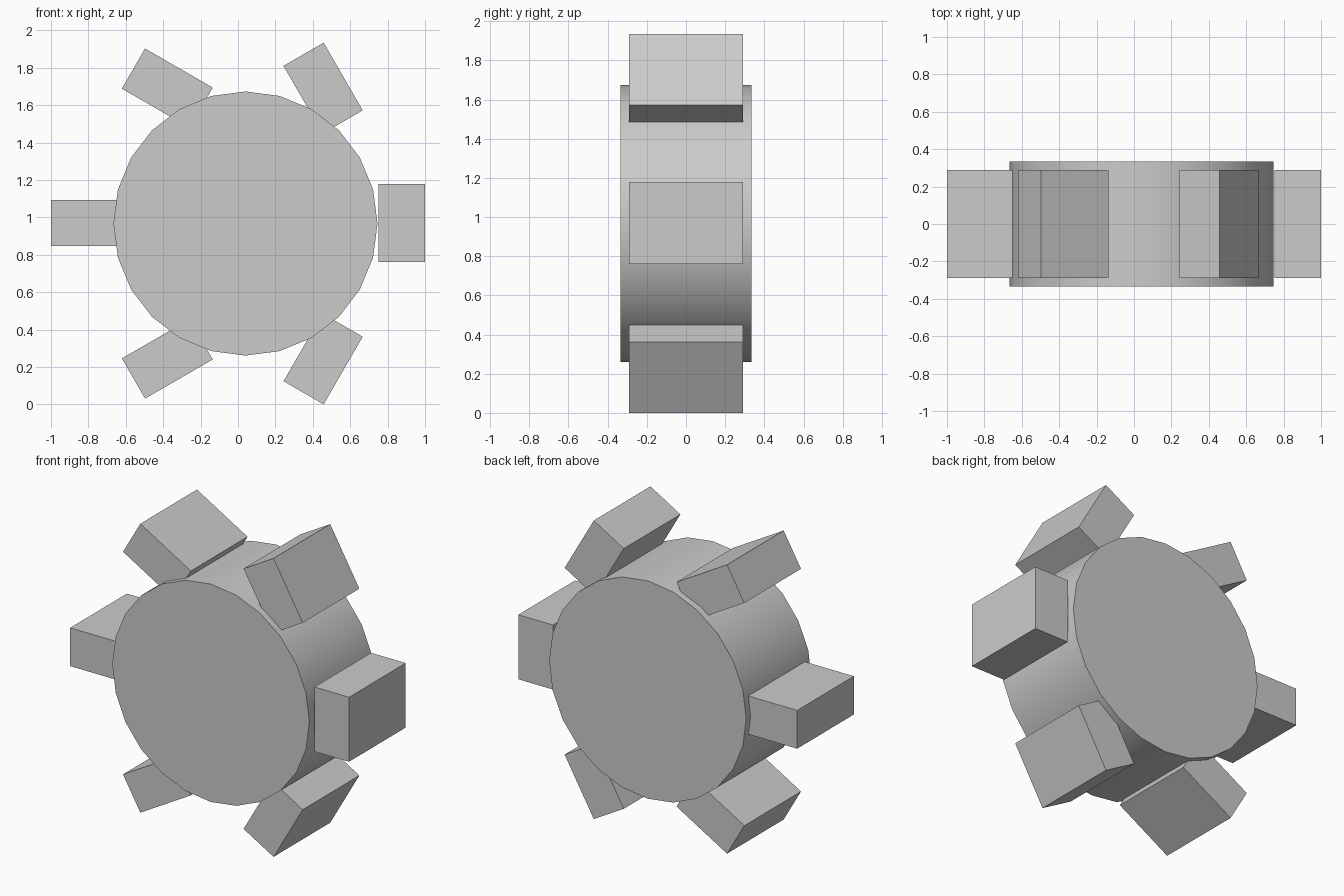
import bpy
from math import radians

cube = bpy.data.objects.get("Cube")
if cube:
    bpy.data.objects.remove(cube, do_unlink=True)

# Single plain grey material
grey = bpy.data.materials.new("plain_grey")
grey.use_nodes = True
colour = (0.6, 0.6, 0.6, 1)
grey.diffuse_color = colour
grey.node_tree.nodes["Principled BSDF"].inputs["Base Color"].default_value = colour

HUB_Z = 0.967
BLOCK_SIZE = (0.418, 0.58, 0.248)


def add_block(name, x, z, tilt):
    """Block whose long side is turned by tilt degrees about the hub axis."""
    bpy.ops.mesh.primitive_cube_add(size=1, location=(x, 0, z),
                                    rotation=(0, radians(tilt), 0))
    block = bpy.context.object
    block.name = name
    block.scale = BLOCK_SIZE
    block.data.materials.append(grey)


# Round hub, axis front to back, smooth rim
bpy.ops.mesh.primitive_cylinder_add(vertices=24, radius=0.706, depth=0.67,
                                    location=(0.04, 0, HUB_Z),
                                    rotation=(radians(90), 0, 0))
hub = bpy.context.object
hub.name = "hub"
hub.data.materials.append(grey)
bpy.ops.object.shade_smooth_by_angle(angle=radians(30))

# Side blocks: one upright, one lying flat
add_block("left_block", 0.875, HUB_Z + 0.003, 90)
add_block("right_block", -0.791, HUB_Z + 0.003, 0)

# Slanted blocks, mirrored above and below the hub centre
for level, sign in (("upper", 1), ("lower", -1)):
    z = HUB_Z + sign * 0.724
    add_block(level + "_left_block", 0.455, z, sign * 60)
    add_block(level + "_right_block", -0.378, z, sign * 30)
